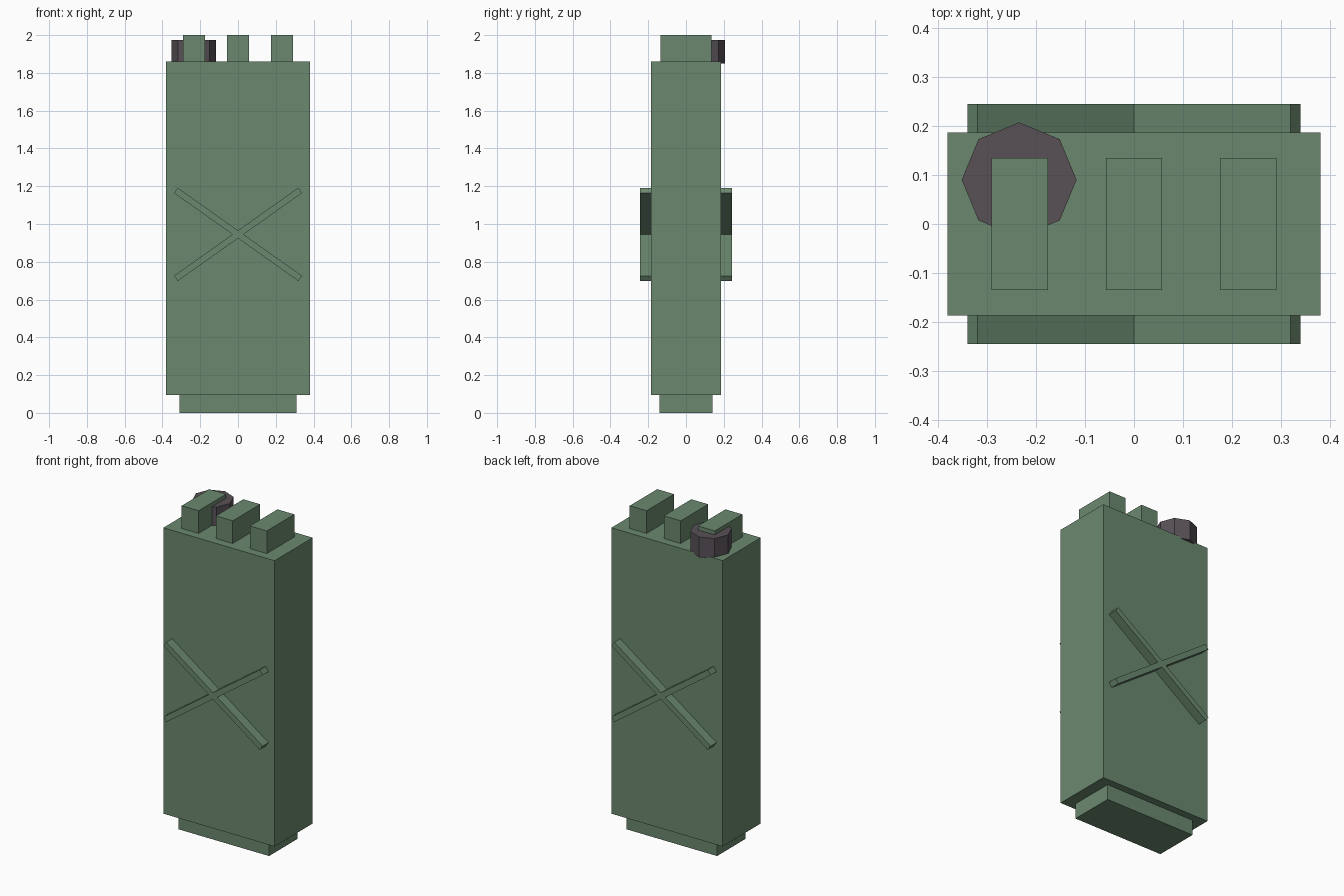
import bpy, math

if "Cube" in bpy.data.objects:
    bpy.data.objects.remove(bpy.data.objects["Cube"])


def material(name, rgb):
    m = bpy.data.materials.new(name)
    m.diffuse_color = (*rgb, 1)
    m.use_nodes = True
    m.node_tree.nodes["Principled BSDF"].inputs["Base Color"].default_value = m.diffuse_color
    return m


green = material("olive_green", (0.146, 0.248, 0.159))
grey = material("dark_grey", (0.098, 0.082, 0.096))


def box(name, size, loc, tilt=0.0):
    bpy.ops.mesh.primitive_cube_add(size=1, location=loc, rotation=(0, tilt, 0))
    ob = bpy.context.object
    ob.name = name
    ob.scale = size
    ob.data.materials.append(green)
    return ob


# Main can and recessed foot
box("can_body", (0.76, 0.372, 1.765), (0, 0, 0.9775))
box("can_foot", (0.62, 0.28, 0.105), (0, 0, 0.0525))

# Three carrying handles
for i in (-1, 0, 1):
    box(f"handle_{i + 2}", (0.115, 0.268, 0.15), (i * 0.233, 0, 1.925))

# Raised X ribs, running through to both broad sides
for side, s in (("left", -1), ("right", 1)):
    box(f"cross_rib_{side}", (0.806, 0.488, 0.034), (0, 0, 0.945),
        s * math.radians(35.3))

# Octagonal filler cap
bpy.ops.mesh.primitive_cylinder_add(vertices=8, radius=0.117, depth=0.125,
                                    location=(-0.234, 0.09, 1.9125))
cap = bpy.context.object
cap.name = "filler_cap"
cap.data.materials.append(grey)
